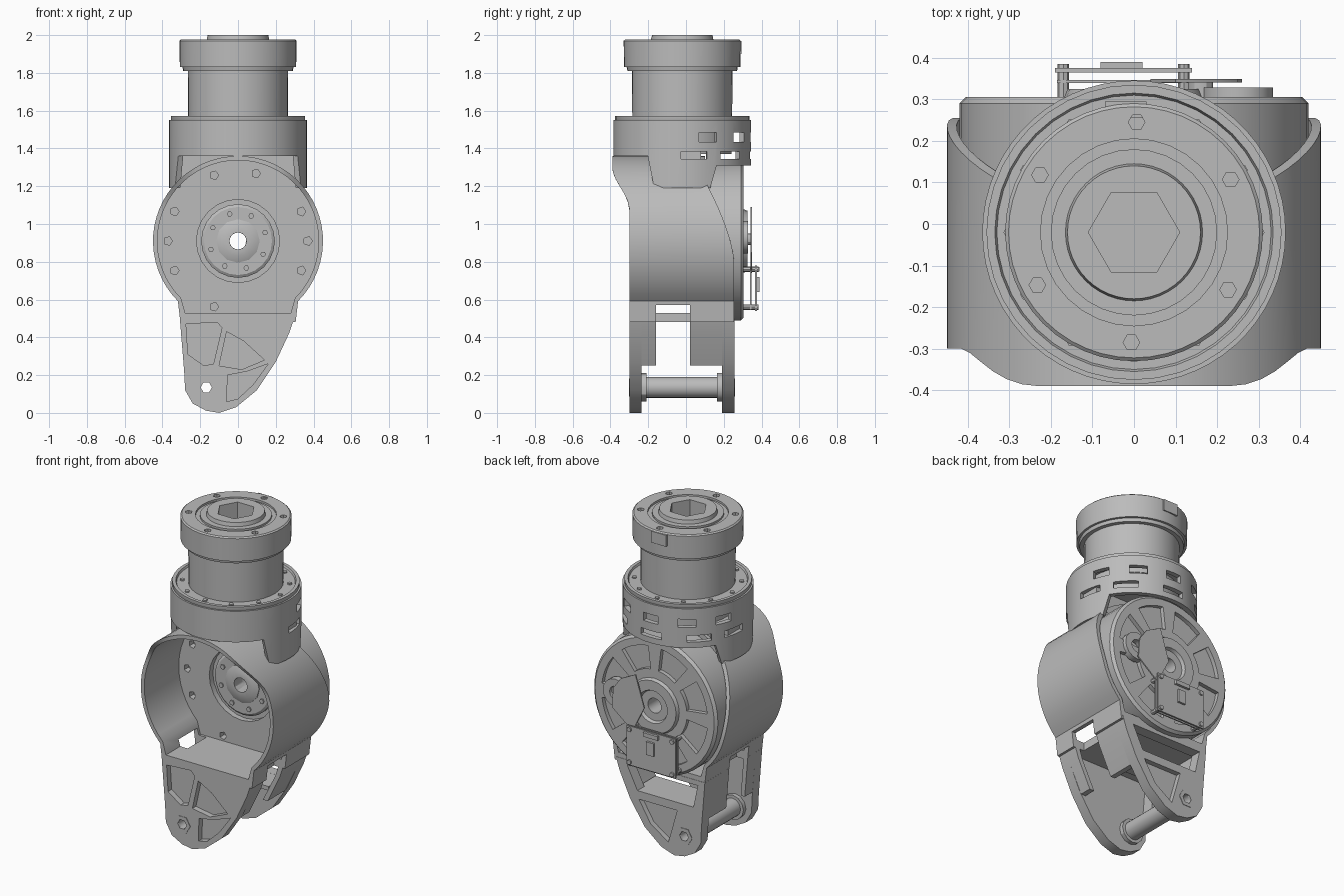
import bpy, bmesh
from math import sin, cos, pi, radians
from mathutils import Matrix

if "Cube" in bpy.data.objects:
    bpy.data.objects.remove(bpy.data.objects["Cube"], do_unlink=True)

grey = bpy.data.materials.new("machined_grey")
grey.use_nodes = True
grey.diffuse_color = (0.5, 0.5, 0.5, 1)
grey.node_tree.nodes["Principled BSDF"].inputs["Base Color"].default_value = (0.5, 0.5, 0.5, 1)

parts = []
HUB_Z = 0.91      # height of the joint axis
NECK_Y = -0.02    # neck axis offset


def finish(name, bm):
    bmesh.ops.recalc_face_normals(bm, faces=bm.faces)
    mesh = bpy.data.meshes.new(name)
    bm.to_mesh(mesh)
    bm.free()
    mesh.materials.append(grey)
    obj = bpy.data.objects.new(name, mesh)
    bpy.context.collection.objects.link(obj)
    parts.append(obj)
    return obj


def loft(name, loops, wrap=False):
    """Skin a list of equal loops; wrap joins last to first, else cap the ends."""
    bm = bmesh.new()
    rows = [[bm.verts.new(p) for p in loop] for loop in loops]
    n = len(rows[0])
    pairs = list(zip(rows, rows[1:])) + ([(rows[-1], rows[0])] if wrap else [])
    for a, b in pairs:
        for i in range(n):
            j = (i + 1) % n
            bm.faces.new((a[i], a[j], b[j], b[i]))
    if not wrap:
        bm.faces.new(rows[0])
        bm.faces.new(rows[-1])
    return finish(name, bm)


def lathe(name, profile, axis="Z", center=(0, NECK_Y), segs=40, wrap=False):
    """Turn (radius, position) pairs about z at (x, y), or about y at (x, z)."""
    loops = []
    for r, h in profile:
        ring = []
        for i in range(segs):
            a = 2 * pi * i / segs
            u, v = center[0] + r * cos(a), center[1] + r * sin(a)
            ring.append((u, v, h) if axis == "Z" else (u, h, v))
        loops.append(ring)
    return loft(name, loops, wrap)


def prism(name, outline, y0, y1):
    return loft(name, [[(x, y, z) for x, z in outline] for y in (y0, y1)])


def box(name, center, size, turn=0.0):
    bm = bmesh.new()
    m = Matrix.Translation(center) @ Matrix.Rotation(turn, 4, "Z") @ Matrix.Diagonal((*size, 1))
    bmesh.ops.create_cube(bm, size=1, matrix=m)
    return finish(name, bm)


def cut(obj, cutters):
    for c in cutters:
        mod = obj.modifiers.new("cut", "BOOLEAN")
        mod.operation, mod.solver, mod.object = "DIFFERENCE", "EXACT", c
    bpy.context.view_layer.update()
    result = bpy.data.meshes.new_from_object(obj.evaluated_get(bpy.context.evaluated_depsgraph_get()))
    obj.modifiers.clear()
    obj.data = result
    for c in cutters:
        parts.remove(c)
        bpy.data.objects.remove(c, do_unlink=True)


def sector(name, r0, r1, a0, a1, y0, y1, center=(0, HUB_Z), n=6):
    arc = [radians(a0 + (a1 - a0) * i / n) for i in range(n + 1)]
    pts = [(r1, a) for a in arc] + [(r0, a) for a in reversed(arc)]
    return prism(name, [(center[0] + r * cos(a), center[1] + r * sin(a)) for r, a in pts], y0, y1)


# Housing shell: round barrel with flared front lip and slanted rear edge
def clamp(t):
    return max(0.0, min(1.0, t))


def front_y(z):
    t = clamp((z - 1.08) / 0.22)
    return -0.3 - 0.09 * t * t * (3 - 2 * t)


def back_y(z):
    return 0.255 - 0.155 * clamp((z - 0.8) / 0.43) ** 1.5


def barrel(r, foot_x, foot_z):
    arc = [radians(-45 + 270 * i / 44) for i in range(45)]
    return [(r * cos(a), HUB_Z + r * sin(a)) for a in arc] + [(-foot_x, foot_z), (foot_x, foot_z)]


outer, inner = barrel(0.45, 0.305, 0.48), barrel(0.427, 0.28, 0.53)
shell = loft("housing_shell", [
    [(x, front_y(z), z) for x, z in outer], [(x, back_y(z), z) for x, z in outer],
    [(x, back_y(z), z) for x, z in inner], [(x, front_y(z), z) for x, z in inner]], wrap=True)
cut(shell, [box("notch", (s * 0.33, -0.07, 0.505), (0.2, 0.18, 0.13)) for s in (-1, 1)])

# Inner wall closing the barrel, with a hub recess and bolt holes
WALL_Y = 0.035
wall = prism("inner_wall", barrel(0.432, 0.285, 0.52), WALL_Y, 0.1)
holes = [lathe("hole", [(0.024, -0.1), (0.024, 0.075)], "Y",
               (0.37 * cos(k * pi / 7.2), HUB_Z + 0.37 * sin(k * pi / 7.2)), 5)
         for k in (-1, 0, 1, 3, 4.4, 6.2, 7.2, 8.2, 10)]
cut(wall, holes + [lathe("recess", [(0.22, -0.1), (0.22, 0.07)], "Y", (0, HUB_Z), 24),
                   lathe("bore", [(0.045, -0.2), (0.045, 0.3)], "Y", (0, HUB_Z), 16)])

# Rear drum with centre bore and radial pockets
drum = lathe("rear_drum", [(0.045, 0.09), (0.42, 0.09), (0.42, 0.29), (0.405, 0.305), (0.045, 0.305)],
             "Y", (0, HUB_Z), 48, wrap=True)
cut(drum, [sector("pocket", 0.22, 0.36, k * 45 + 7, k * 45 + 38, 0.28, 0.35) for k in range(8)])
lathe("rear_hub_ring", [(0.09, 0.3), (0.17, 0.3), (0.16, 0.325), (0.1, 0.325)], "Y", (0, HUB_Z), 24, True)
lathe("front_hub", [(0.1, 0.08), (0.195, 0.08), (0.195, 0.055), (0.18, 0.045), (0.1, 0.045)],
      "Y", (0, HUB_Z), 24, True)
lathe("front_hub_nut", [(0.045, 0.1), (0.115, 0.1), (0.115, 0.04), (0.08, 0.025), (0.045, 0.025)],
      "Y", (0, HUB_Z), 12, True)
for k in range(8):
    a = k * pi / 4 + 0.3
    lathe("hub_bolt", [(0.015, 0.05), (0.015, 0.037)], "Y", (0.15 * cos(a), HUB_Z + 0.15 * sin(a)), 6)

# Fork legs with pockets
LEG = [(-0.308, 0.5), (-0.285, 0.22), (-0.28, 0.12), (-0.24, 0.05), (-0.17, 0.012), (-0.1, 0),
       (-0.01, 0.03), (0.1, 0.12), (0.2, 0.27), (0.27, 0.42), (0.297, 0.5)]
PIN = (-0.168, 0.135)
POCKETS = [
    [(-0.275, 0.47), (-0.11, 0.48), (-0.085, 0.45), (-0.13, 0.26), (-0.18, 0.25), (-0.265, 0.31)],
    [(-0.06, 0.43), (0.03, 0.38), (0.14, 0.28), (0.02, 0.23), (-0.1, 0.25)],
    [(0.16, 0.26), (0.08, 0.15), (0, 0.075), (-0.06, 0.06), (-0.055, 0.2), (0.05, 0.22)]]
REAR_WINDOW = [(-0.26, 0.47), (0.22, 0.47), (0.15, 0.33), (-0.23, 0.33)]
REAR_POCKET = [(-0.12, 0.28), (0.14, 0.28), (0.06, 0.15), (-0.06, 0.07)]


def pin_hole():
    return lathe("bore", [(0.03, -0.5), (0.03, 0.5)], "Y", PIN, 16)


front_leg = prism("front_leg", LEG, -0.3, -0.235)
cut(front_leg, [prism("pocket", p, -0.35, -0.265) for p in POCKETS] + [pin_hole()])
rear_leg = prism("rear_leg", LEG, 0.19, 0.257)
cut(rear_leg, [prism("window", REAR_WINDOW, 0.1, 0.3), prism("pocket", REAR_POCKET, 0.225, 0.3), pin_hole()])

# Side walls of the legs, leaving the slot between them
LEFT_WALL = [(-0.308, 0.5), (-0.287, 0.25), (-0.26, 0.25), (-0.28, 0.5)]
RIGHT_WALL = [(0.297, 0.5), (0.27, 0.42), (0.187, 0.25), (0.155, 0.25), (0.24, 0.42), (0.265, 0.5)]
for side, outline in (("minus_x", LEFT_WALL), ("plus_x", RIGHT_WALL)):
    prism("front_wall_" + side, outline, -0.236, -0.16)
    prism("rear_wall_" + side, outline, 0.02, 0.191)
box("rear_shelf", (-0.04, 0.14, 0.317), (0.44, 0.2, 0.025))

# Hinge pin, its collars and flush nuts
lathe("hinge_pin", [(0.03, -0.25), (0.055, -0.25), (0.055, 0.2), (0.03, 0.2)], "Y", PIN, 20, True)
for y in (-0.235, 0.165):
    lathe("pin_collar", [(0.05, y), (0.075, y), (0.075, y + 0.025), (0.05, y + 0.025)], "Y", PIN, 12, True)
for y in (-0.303, 0.248):
    lathe("pin_nut", [(0.03, y), (0.055, y), (0.055, y + 0.012), (0.03, y + 0.012)], "Y", PIN, 6, True)


# Neck collar: skirt with side tabs and vents
def skirt_z(a):
    if abs(cos(a)) > 0.9:
        return 1.19
    return 1.36 if sin(a) < 0 else 1.31


def skirt(r, top):
    angles = [2 * pi * i / 60 for i in range(60)]
    return [(r * cos(a), NECK_Y + r * sin(a), 1.55 if top else skirt_z(a)) for a in angles]


collar = loft("neck_collar", [skirt(0.365, False), skirt(0.365, True), skirt(0.335, True), skirt(0.335, False)], True)
vents = []
for deg, z, width, height in [(a, 1.46, 0.1, 0.05) for a in range(22, 170, 34)] + \
                             [(a, 1.365, 0.14, 0.04) for a in (10, 45, 90, 135, 170)]:
    a = radians(deg)
    vents.append(box("vent", (0.35 * cos(a), NECK_Y + 0.35 * sin(a), z), (0.12, width, height), a))
cut(collar, vents)
lathe("collar_lid", [(0.345, 1.53), (0.355, 1.55), (0.355, 1.572), (0.335, 1.572), (0.33, 1.56), (0.25, 1.56), (0.25, 1.53)],
      wrap=True)

# Core inside the collar and saddle joining it to the barrel
lathe("neck_core", [(0.26, 1.37), (0.26, 1.54)])
SADDLE = [(0.34, 1.2), (0.34, 1.4), (0, 1.4), (0, 1.35), (0.14, 1.33), (0.25, 1.275)]
for s in (-1, 1):
    prism("saddle", [(s * x, z) for x, z in SADDLE], -0.1, 0.08)

# Neck column and cap with hexagonal socket
lathe("neck_column", [(0.264, 1.5), (0.266, 1.82)])
lathe("cap_lip", [(0.29, 1.81), (0.295, 1.835)])
cap = lathe("neck_cap", [(0.308, 1.83), (0.31, 1.97), (0.302, 1.977), (0.165, 1.977), (0.16, 2.0)], segs=48)
socket = lathe("socket", [(0.11, 1.9), (0.11, 2.1)], segs=6)
groove = lathe("groove", [(0.2, 1.965), (0.225, 1.965), (0.225, 2.0), (0.2, 2.0)], segs=32, wrap=True)
bolt_holes = [lathe("hole", [(0.02, 1.955), (0.02, 2.1)], "Z",
                    (0.265 * cos(k * pi / 3 + 0.5), NECK_Y + 0.265 * sin(k * pi / 3 + 0.5)), 6) for k in range(6)]
cut(cap, [socket, groove] + bolt_holes)
box("cap_tab", (-0.02, 0.275, 1.935), (0.1, 0.04, 0.07))
for k in range(12):
    a = k * pi / 6
    lathe("collar_bolt", [(0.014, 1.555), (0.014, 1.568)], "Z", (0.3 * cos(a), NECK_Y + 0.3 * sin(a)), 6)

# Rear electronics: circuit board, cover plate and encoder
box("circuit_board", (-0.025, 0.37, 0.66), (0.33, 0.01, 0.24))
box("board_backing", (-0.025, 0.343, 0.66), (0.32, 0.008, 0.23))
box("chip", (-0.025, 0.381, 0.68), (0.05, 0.014, 0.08))
box("connector", (-0.03, 0.382, 0.76), (0.1, 0.016, 0.025))
for x in (-0.17, 0.12):
    for z in (0.56, 0.76):
        lathe("standoff", [(0.014, 0.3), (0.014, 0.385)], "Y", (x, z), 8)
prism("cover_plate", [(0.1, 1.09), (0.2, 1.04), (0.25, 0.97), (0.26, 0.85), (0.12, 0.74), (0.04, 0.9)], 0.341, 0.349)
lathe("cover_post", [(0.03, 0.28), (0.03, 0.342)], "Y", (0.16, 0.92), 12)
lathe("encoder_ring", [(0.04, 0.29), (0.085, 0.29), (0.085, 0.328), (0.04, 0.328)], "Y", (0.25, 0.93), 16, True)

# Smooth the rounded surfaces, keep edges crisp
bpy.ops.object.select_all(action="DESELECT")
for obj in parts:
    obj.select_set(True)
bpy.context.view_layer.objects.active = parts[0]
bpy.ops.object.shade_smooth_by_angle(angle=radians(30))
